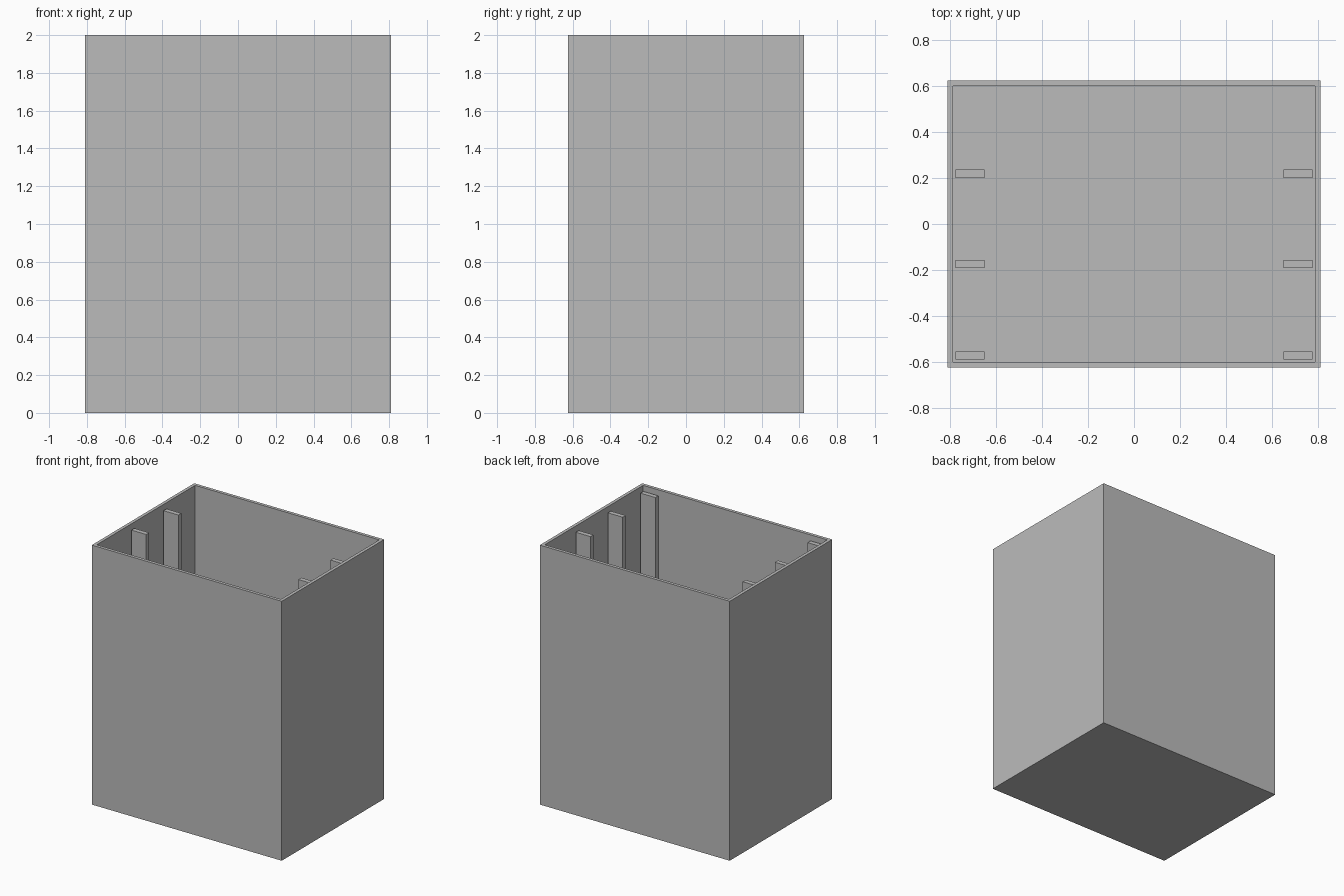
import bpy
import bmesh
from mathutils import Matrix, Vector

cube = bpy.data.objects.get("Cube")
if cube:
    bpy.data.objects.remove(cube, do_unlink=True)

WIDTH, DEPTH, HEIGHT = 1.62, 1.248, 2.0
WALL = 0.035
RIB_REACH, RIB_THICK, RIB_TOP = 0.126, 0.036, 1.96

grey = bpy.data.materials.new("plain_grey")
grey.use_nodes = True
colour = (0.5, 0.5, 0.5, 1)
grey.diffuse_color = colour
grey.node_tree.nodes["Principled BSDF"].inputs["Base Color"].default_value = colour


def add_box(name, low, high):
    """Add a box between two opposite corners."""
    low, high = Vector(low), Vector(high)
    bm = bmesh.new()
    bmesh.ops.create_cube(
        bm, size=1,
        matrix=Matrix.Translation((low + high) / 2) @ Matrix.Diagonal((*(high - low), 1)))
    mesh = bpy.data.meshes.new(name)
    bm.to_mesh(mesh)
    bm.free()
    mesh.materials.append(grey)
    obj = bpy.data.objects.new(name, mesh)
    bpy.context.collection.objects.link(obj)
    return obj


# Open-topped bin: inset the top face, then push it down to the floor
bin_shell = add_box("bin_shell", (-WIDTH / 2, -DEPTH / 2, 0), (WIDTH / 2, DEPTH / 2, HEIGHT))
bm = bmesh.new()
bm.from_mesh(bin_shell.data)
top = max(bm.faces, key=lambda f: f.calc_center_median().z)
bmesh.ops.inset_region(bm, faces=[top], thickness=WALL)
well = bmesh.ops.extrude_discrete_faces(bm, faces=[top])["faces"]
bmesh.ops.translate(bm, verts=well[0].verts, vec=(0, 0, WALL - HEIGHT))
bmesh.ops.recalc_face_normals(bm, faces=bm.faces)
bm.to_mesh(bin_shell.data)
bm.free()

# Upright ribs on both side walls, stopping just below the rim
inner = WIDTH / 2 - WALL
for place, y in (("front", -DEPTH / 2 + WALL), ("middle", -0.192), ("back", 0.2)):
    for side, start, end in (("left", inner - RIB_REACH, inner),
                             ("right", -inner, RIB_REACH - inner)):
        add_box(f"{place}_{side}_rib", (start, y, WALL), (end, y + RIB_THICK, RIB_TOP))
